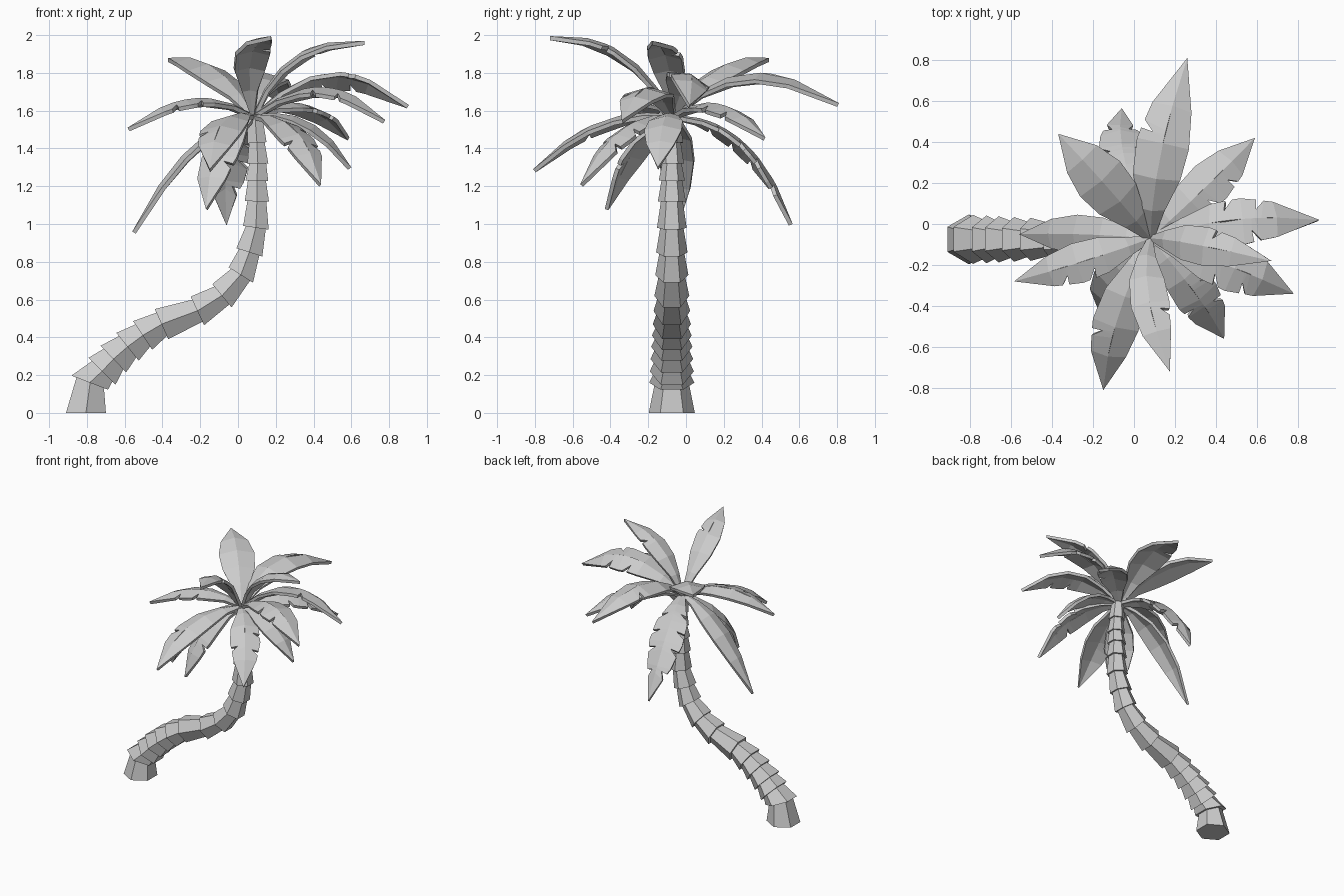
import bpy, bmesh, math
from mathutils import Vector, Matrix

cube = bpy.data.objects.get("Cube")
if cube:
    bpy.data.objects.remove(cube)

grey = bpy.data.materials.new("plain_grey")
grey.use_nodes = True
colour = (0.6, 0.6, 0.6, 1)
grey.diffuse_color = colour
grey.node_tree.nodes["Principled BSDF"].inputs["Base Color"].default_value = colour


def make_object(name, bm):
    bmesh.ops.recalc_face_normals(bm, faces=bm.faces)
    mesh = bpy.data.meshes.new(name)
    bm.to_mesh(mesh)
    bm.free()
    mesh.materials.append(grey)
    obj = bpy.data.objects.new(name, mesh)
    bpy.context.collection.objects.link(obj)
    return obj


# Trunk: overlapping six-sided skirts, each wider at its lower rim
TRUNK_Y = -0.075
SPINE = [(-.805, 0), (-.785, .16), (-.72, .22), (-.66, .285), (-.585, .35), (-.505, .41),
         (-.405, .47), (-.215, .54), (-.085, .62), (.015, .73), (.06, .85), (.095, .98),
         (.1, 1.12), (.1, 1.23), (.105, 1.32), (.1, 1.43), (.09, 1.57)]
spine = [Vector((x, TRUNK_Y, z)) for x, z in SPINE]


def ring(bm, centre, axis, radius):
    across = Vector((0, 1, 0))
    other = across.cross(axis)
    angles = [math.tau * i / 6 for i in range(6)]
    return [bm.verts.new(centre + radius * (across * math.cos(a) + other * math.sin(a)))
            for a in angles]


bm = bmesh.new()
last = len(spine) - 1
for i in range(last):
    low, high = spine[i], spine[i + 1]
    before = spine[max(i - 1, 0)]
    low_axis = (high - before).normalized() if i else Vector((0, 0, 1))
    high_axis = (spine[min(i + 2, last)] - low).normalized()
    radius = 0.122 - 0.068 * (i / last) ** 1.2
    bottom = ring(bm, low, low_axis, radius)
    top = ring(bm, high + 0.01 * high_axis, high_axis, radius * 0.72)
    for j in range(6):
        k = (j + 1) % 6
        bm.faces.new((bottom[j], bottom[k], top[k], top[j]))
    bm.faces.new(bottom[::-1])
    bm.faces.new(top)
make_object("trunk", bm)

# Fronds: ridged blades bent along a curve, some with torn notches
CROWN = Vector((0.08, -0.07, 1.58))
OUTLINE = [(0, .15), (.17, .48), (.36, .9), (.56, 1), (.76, .76), (1, 0)]


def half_outline(notches):
    """Stations of (ridge t, edge t, edge width); a notch dips inwards."""
    def width(t):
        for (a, wa), (b, wb) in zip(OUTLINE, OUTLINE[1:]):
            if t <= b:
                return wa + (wb - wa) * (t - a) / (b - a)
    stations = [(t, t, w) for t, w in OUTLINE]
    for t in notches:
        stations += [(t - .03, t, width(t)), (t - .01, t - .01, width(t) * .5),
                     (t + .01, t + .045, width(t + .045))]
    return sorted(stations)


def frond(name, middle, tip, half_width, left_cuts=(), right_cuts=(), roll=0):
    middle, tip = Vector(middle), Vector(tip)
    control = 2 * middle - (CROWN + tip) / 2

    def frame(t):
        point = CROWN * (1 - t) ** 2 + control * 2 * t * (1 - t) + tip * t * t
        along = ((control - CROWN) * (1 - t) + (tip - control) * t).normalized()
        side = Vector((0, 0, 1)).cross(along).normalized()
        side = Matrix.Rotation(math.radians(roll), 3, along) @ side
        return point, side, along.cross(side)

    bm = bmesh.new()
    for sign, cuts in ((1, left_cuts), (-1, right_cuts)):
        previous = None
        for ridge_t, edge_t, w in half_outline(cuts):
            ridge = bm.verts.new(frame(ridge_t)[0])
            point, side, up = frame(edge_t)
            w *= half_width
            edge = bm.verts.new(point + side * w * sign - up * w * 0.28) if w else ridge
            if previous:
                corners = [*previous, edge] if edge is ridge else [*previous, edge, ridge]
                bm.faces.new(corners if sign < 0 else corners[::-1])
            previous = (ridge, edge)
    bmesh.ops.remove_doubles(bm, verts=bm.verts, dist=0.0005)
    obj = make_object(name, bm)
    up_sum = sum(p.normal.dot(frame(.5)[2]) for p in obj.data.polygons)
    if up_sum < 0:
        obj.data.flip_normals()
    solid = obj.modifiers.new("thickness", 'SOLIDIFY')
    solid.thickness = 0.022
    solid.offset = -1


few, some, many = (.62,), (.46, .66), (.28, .46, .62, .8)
FRONDS = {
    "back": ((.13, .34, 1.8), (.26, .81, 1.64), .13, few, ()),
    "back_left": ((.35, .18, 1.635), (.59, .42, 1.46), .11, (), some),
    "left_upper": ((.3, -.1, 1.89), (.67, -.18, 1.97), .095, few, ()),
    "left": ((.48, .02, 1.795), (.905, .02, 1.63), .12, some, few, -20),
    "left_front": ((.45, -.2, 1.725), (.78, -.34, 1.55), .12, (), some),
    "front_left_low": ((.3, -.34, 1.5), (.44, -.56, 1.21), .11, some, few),
    "front_upper": ((.07, -.34, 1.91), (.175, -.72, 1.995), .095, few, ()),
    "front": ((-.08, -.46, 1.54), (-.15, -.81, 1.29), .115, (), few),
    "front_right_low": ((-.1, -.29, 1.4), (-.17, -.43, 1.08), .11, few, ()),
    "right_front": ((-.24, -.18, 1.665), (-.585, -.28, 1.51), .1, some, ()),
    "back_low": ((-.045, .31, 1.43), (-.06, .565, 1), .13, many, many),
    "right_low": ((-.26, -.05, 1.4), (-.56, -.05, .96), .095),
    "back_right_upper": ((-.13, .18, 1.83), (-.37, .44, 1.88), .13),
    "left_low": ((.38, -.12, 1.54), (.6, -.15, 1.3), .1),
}
for label, settings in FRONDS.items():
    frond("frond_" + label, *settings)
